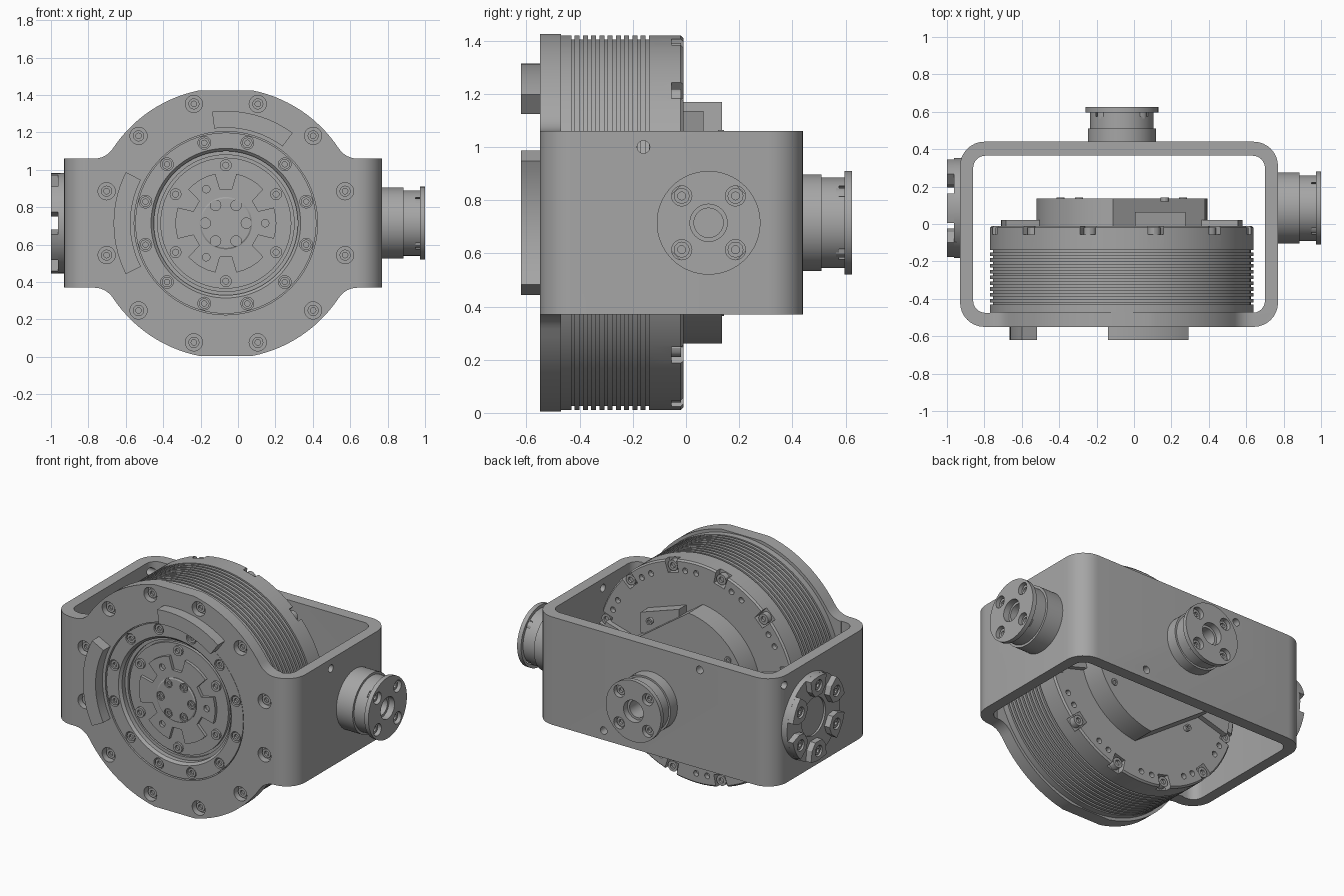
import bpy, bmesh
from math import sin, cos, pi, radians, hypot, atan2
from mathutils import Matrix, Vector

if "Cube" in bpy.data.objects:
    bpy.data.objects.remove(bpy.data.objects["Cube"])

grey = bpy.data.materials.new("machined_grey")
grey.use_nodes = True
colour = (0.38, 0.38, 0.38, 1)
grey.diffuse_color = colour
grey.node_tree.nodes["Principled BSDF"].inputs["Base Color"].default_value = colour


def frame(origin, u, v):
    """Local axes: u across, v up, h outward from a face."""
    u, v = Vector(u), Vector(v)
    m = Matrix((u, v, u.cross(v))).transposed().to_4x4()
    return Matrix.Translation(origin) @ m


CX, CZ = -0.065, 0.715
FRONT = frame((CX, 0, CZ), (1, 0, 0), (0, 0, 1))
BACK = frame((CX, 0, CZ), (-1, 0, 0), (0, 0, 1))
RIGHT = frame((0.77, 0.085, CZ), (0, 1, 0), (0, 0, 1))
LEFT = frame((-0.93, 0.085, CZ), (0, -1, 0), (0, 0, 1))
BACK_FACE = frame((CX, 0.44, CZ), (-1, 0, 0), (0, 0, 1))
UP = frame((-0.08, -0.055, 0), (1, 0, 0), (0, 1, 0))


def polar(r, deg):
    return (r * cos(radians(deg)), r * sin(radians(deg)))


def circle(r, n=32, at=(0, 0)):
    return [(at[0] + r * cos(2 * pi * i / n), at[1] + r * sin(2 * pi * i / n)) for i in range(n)]


def sector(r0, r1, a0, a1, n=14):
    steps = [a0 + (a1 - a0) * i / n for i in range(n + 1)]
    return [polar(r1, a) for a in steps] + [polar(r0, a) for a in reversed(steps)]


def rounded_rect(hx, hy, r, n=8):
    corners = ((hx - r, hy - r, 0), (r - hx, hy - r, 90), (r - hx, r - hy, 180), (hx - r, r - hy, 270))
    return [(x + r * cos(radians(a + 90 * i / n)), y + r * sin(radians(a + 90 * i / n)))
            for x, y, a in corners for i in range(n + 1)]


def prism(bm, m, pts, h0, h1):
    lo = [bm.verts.new(m @ Vector((u, v, h0))) for u, v in pts]
    hi = [bm.verts.new(m @ Vector((u, v, h1))) for u, v in pts]
    bm.faces.new(lo[::-1])
    bm.faces.new(hi)
    for i in range(len(pts)):
        j = (i + 1) % len(pts)
        bm.faces.new((lo[i], lo[j], hi[j], hi[i]))


def lathe(bm, m, profile, n=64, at=(0, 0)):
    """Turn (radius, height) points around h; zero radius closes the end."""
    rings = []
    for r, h in profile:
        pts = circle(r, n, at) if r else [at]
        rings.append([bm.verts.new(m @ Vector((u, v, h))) for u, v in pts])
    for a, b in zip(rings, rings[1:]):
        for i in range(n):
            j = (i + 1) % n
            quad = [a[i % len(a)], a[j % len(a)], b[j % len(b)], b[i % len(b)]]
            bm.faces.new(list(dict.fromkeys(quad)))


def screws(bm, m, spots, r, lo, top):
    for p in spots:
        lathe(bm, m, [(0, lo), (r, lo), (r, top), (r * .5, top), (r * .5, top - .015), (0, top - .015)], 12, p)


def holes(bm, m, spots, r, h0, h1):
    for p in spots:
        prism(bm, m, circle(r, 20, p), h0, h1)


def mesh_object(name, bm):
    bmesh.ops.recalc_face_normals(bm, faces=bm.faces)
    me = bpy.data.meshes.new(name)
    bm.to_mesh(me)
    bm.free()
    me.materials.append(grey)
    ob = bpy.data.objects.new(name, me)
    bpy.context.collection.objects.link(ob)
    return ob


def combine(ob, tool_bm, operation):
    tool = mesh_object("cutter", tool_bm)
    tool.hide_render = True
    mod = ob.modifiers.new("cut", "BOOLEAN")
    mod.object, mod.operation, mod.solver = tool, operation, "EXACT"
    bpy.context.view_layer.objects.active = ob
    bpy.ops.object.modifier_apply(modifier=mod.name)
    bpy.data.objects.remove(tool)


def part(name, build, cut=None):
    bm = bmesh.new()
    build(bm)
    ob = mesh_object(name, bm)
    if cut:
        tool = bmesh.new()
        cut(tool)
        combine(ob, tool, "DIFFERENCE")
    return ob


def spots(r, n, start):
    return [polar(r, start + 360 * i / n) for i in range(n)]


# Bracket: rounded rectangular loop with a flared round front plate
loop = part("bracket", lambda b: prism(b, UP, rounded_rect(.85, .495, .13), .37, 1.06),
            lambda b: prism(b, UP, rounded_rect(.78, .42, .065), .3, 1.2))
R, FIL, HALF = 0.724, 0.12, 0.345
fz = HALF + FIL
fx = (((R + FIL) ** 2) - fz ** 2) ** .5
meet = atan2(fz, fx)
quad = [(fx + FIL * cos(a), fz + FIL * sin(a))
        for a in [-pi / 2 - (pi / 2 - meet) * i / 6 for i in range(7)]]
quad += [(R * cos(a), R * sin(a)) for a in [meet + (radians(78.8) - meet) * i / 14 for i in range(1, 15)]]
upper = quad + [(-x, z) for x, z in reversed(quad)]
plate = bmesh.new()
prism(plate, FRONT, upper + [(-x, -z) for x, z in upper], .4699, .5501)
combine(loop, plate, "UNION")

PLATE_BOLTS = spots(.66, 12, 15)
tool = bmesh.new()
prism(tool, FRONT, circle(.49, 96), .3, .7)
holes(tool, FRONT, PLATE_BOLTS, .046, .505, .6)
holes(tool, RIGHT, [(-.245, .285)], .024, -.2, .1)
holes(tool, BACK_FACE, [(-.34, -.285), (.34, .285)], .024, -.2, .1)
holes(tool, LEFT, [(-.245, .285)], .024, -.2, .1)
combine(loop, tool, "DIFFERENCE")
part("plate_screws", lambda b: screws(b, FRONT, PLATE_BOLTS, .03, .49, .53))

# Raised arc pads on the front plate
part("side_arc_pad", lambda b: prism(b, FRONT, sector(.51, .6, 153, 207), .54, .62))
part("top_arc_pad", lambda b: prism(b, FRONT, sector(.51, .6, 53.5, 97), .54, .62))


# Motor housing with cooling grooves and a notched rear rim
RIM = spots(.665, 12, 15)


def housing(b):
    prof = [(0, -.475), (.705, -.475)]
    for i in range(10):
        y = -.425 + i * .031
        prof += [(.705, y - .006), (.69, y - .006), (.69, y + .006), (.705, y + .006)]
    lathe(b, BACK, prof + [(.705, -.02), (.695, -.01), (0, -.01)], 96)


def rim_notches(b):
    for i in range(12):
        a = 15 + 30 * i
        prism(b, BACK, sector(.625, .8, a - 3.5, a + 3.5, 4), -.055, .1)
    holes(b, BACK, spots(.64, 12, 0) + spots(.64, 12, 7), .018, -.04, .1)


part("motor_housing", housing, rim_notches)
part("rim_screws", lambda b: screws(b, BACK, RIM, .034, -.07, -.018))

# Rear cover: disc with two parallel flats, and side wings
FLAT = 125
half = 41


def rear_cover(b):
    pts = [polar(.457, FLAT + s + half + (180 - 2 * half) * i / 24) for s in (0, 180) for i in range(25)]
    prism(b, BACK, pts, -.02, .135)


part("rear_cover", rear_cover)
part("rear_wings", lambda b: [prism(b, BACK, sector(.4, .645, a - 16, a + 16), -.02, .022) for a in (0, 180)])
part("connector", lambda b: prism(b, BACK, [(-.34, .2), (-.07, .2), (-.07, .42), (-.34, .33)], -.02, .065))
part("cover_screws", lambda b: screws(b, BACK, spots(.4, 4, 35), .022, .12, .142))

# Output ring and rotor set in the front opening
RING_BOLTS, ROTOR_BOLTS = spots(.445, 12, 15), spots(.31, 6, 30)
part("output_ring", lambda b: lathe(b, FRONT, [(.385, .46), (.484, .46), (.484, .545), (.4, .545),
                                               (.385, .53), (.385, .46)], 96),
     lambda b: holes(b, FRONT, RING_BOLTS, .034, .52, .6))
part("ring_screws", lambda b: screws(b, FRONT, RING_BOLTS, .028, .5, .54))
part("rotor_disc", lambda b: lathe(b, FRONT, [(0, .46), (.386, .46), (.386, .5), (.365, .5), (.365, .485),
                                              (.35, .485), (.35, .505), (0, .505)], 96))
part("rotor_screws", lambda b: screws(b, FRONT, ROTOR_BOLTS, .032, .49, .52))


def star(b):
    pts = []
    for a in range(0, 360, 60):
        pts += [polar(.27, a + d) for d in (-18, -9, 0, 9, 18)] + [polar(.185, a + 20), polar(.185, a + 40)]
    prism(b, FRONT, pts, .49, .525)


part("rotor_star", star, lambda b: holes(b, FRONT, spots(.21, 3, 0), .02, .505, .6))
part("rotor_hub", lambda b: lathe(b, FRONT, [(0, .5), (.14, .5), (.14, .53), (.132, .535), (0, .535)]),
     lambda b: holes(b, FRONT, spots(.11, 6, 0), .028, .515, .6))
part("hub_screws", lambda b: screws(b, FRONT, spots(.11, 6, 0), .022, .51, .532))


# Flanged bosses on the side and the back
def boss(name, m, r, step, neck, top):
    quad4 = spots(.143, 4, 45)
    prof = [(0, -.03), (r, -.03), (r, step), (neck, step), (neck, top - .028), (.195, top - .028),
            (.195, top), (.07, top), (.07, top - .04), (.055, top - .04), (.055, .04), (0, .04)]
    part(name, lambda b: lathe(b, m, prof), lambda b: holes(b, m, quad4, .038, top - .05, top + .1))
    part(name + "_screws", lambda b: screws(b, m, quad4, .03, top - .06, top - .02))


boss("side_boss", RIGHT, .19, .115, .175, .23)
boss("back_boss", BACK_FACE, .182, .07, .17, .185)

# Side coupling: low disc with six raised pads
part("coupling_disc", lambda b: lathe(b, LEFT, [(0, -.02), (.268, -.02), (.268, .033), (.12, .033),
                                                (.12, .02), (0, .02)]))
pads = spots(.21, 6, 30)


def coupling_pads(b):
    for i in range(6):
        a = 30 + 60 * i
        rim = [polar(.268, a + d) for d in (-17, -9, 0, 9, 17)]
        prism(b, LEFT, rim + [polar(.2, a + 20), polar(.15, a + 13), polar(.15, a - 13), polar(.2, a - 20)], .02, .07)


part("coupling_pads", coupling_pads, lambda b: holes(b, LEFT, pads, .035, .045, .1))
part("coupling_screws", lambda b: screws(b, LEFT, pads, .028, .03, .062))

# Smooth curved sides, keep machined edges sharp
bpy.ops.object.select_all(action="DESELECT")
for ob in bpy.context.collection.objects:
    if ob.type == "MESH" and grey.name in ob.data.materials:
        ob.select_set(True)
        bpy.context.view_layer.objects.active = ob
bpy.ops.object.shade_smooth_by_angle(angle=radians(30))
